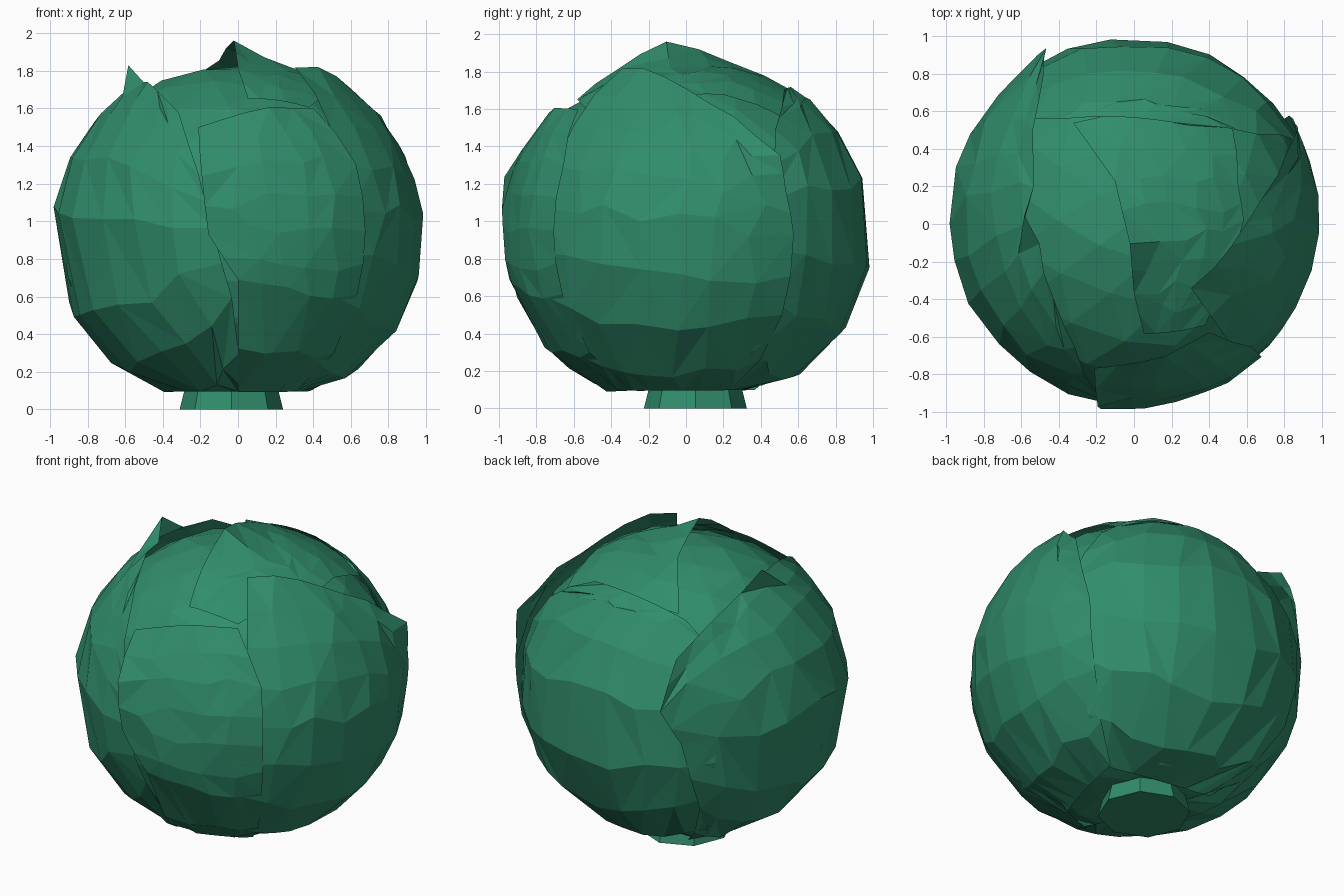
import bpy, bmesh, random
from math import sin, cos, radians
from mathutils import Vector

if "Cube" in bpy.data.objects:
    bpy.data.objects.remove(bpy.data.objects["Cube"])

random.seed(4)
CENTRE = Vector((0, 0.02, 0.93))

green = bpy.data.materials.new("leaf_green")
green.diffuse_color = (0.03, 0.265, 0.147, 1)
green.use_nodes = True
green.node_tree.nodes["Principled BSDF"].inputs["Base Color"].default_value = green.diffuse_color


def direction(az, el):
    a, e = radians(az), radians(el)
    return Vector((cos(a) * cos(e), sin(a) * cos(e), sin(e)))


def on_head(d, offset):
    """Point on the slightly flattened head in direction d."""
    flat = 0.05 if d.z > 0 else 0.07
    p = CENTRE + d * (0.972 - flat * abs(d.z) ** 4 + offset)
    p.z = max(p.z, 0.1 - offset * 0.4)
    return p


def finish(name, bm):
    me = bpy.data.meshes.new(name)
    bm.to_mesh(me)
    bm.free()
    me.materials.append(green)
    bpy.context.collection.objects.link(bpy.data.objects.new(name, me))


def refine(edge, sub):
    """Subdivide an edge of (azimuth, elevation, lift) points."""
    out = []
    for p, q in zip(edge, edge[1:]):
        for k in range(sub):
            f = k / sub
            out.append((direction(*p[:2]).slerp(direction(*q[:2]), f),
                        p[2] * (1 - f) + q[2] * f))
    out.append((direction(*edge[-1][:2]), edge[-1][2]))
    return out


def leaf(name, left, right, layer, cols, curl={}, sub=2):
    """Sheet stretched over the head between two side edges, base to tip."""
    bm = bmesh.new()
    rows = list(zip(refine(left, sub), refine(right, sub)))
    grid = []
    for j, ((a, la), (b, lb)) in enumerate(rows):
        line = []
        for i in range(cols + 1):
            u = i / cols
            d = a.slerp(b, u)
            lift = la * (1 - u) ** 5 + lb * u ** 5
            if 0 < i < cols and 0 < j < len(rows) - 1:
                # irregular facets inside the leaf
                d += Vector([random.uniform(-0.045, 0.045) for _ in range(3)])
                d.normalize()
                lift += random.uniform(-0.008, 0.008)
            if j == len(rows) - 1:
                lift += curl.get(i, 0)
            line.append(bm.verts.new(on_head(d, layer + lift)))
        grid.append(line)
    for r0, r1 in zip(grid, grid[1:]):
        for i in range(cols):
            a, b, c, d = r0[i], r0[i + 1], r1[i + 1], r1[i]
            if random.random() < 0.5:
                bm.faces.new((a, b, c))
                bm.faces.new((a, c, d))
            else:
                bm.faces.new((a, b, d))
                bm.faces.new((b, c, d))
    # make every sheet face outwards
    bm.normal_update()
    if sum(f.normal.dot(f.calc_center_median() - CENTRE) for f in bm.faces) < 0:
        bmesh.ops.reverse_faces(bm, faces=bm.faces)
    finish(name, bm)


# Inner head
bm = bmesh.new()
bmesh.ops.create_icosphere(bm, subdivisions=3, radius=1)
for v in bm.verts:
    v.co = on_head(v.co.normalized(), -0.028 + random.uniform(-0.006, 0.006))
finish("inner_head", bm)

# Cut stump
bm = bmesh.new()
bmesh.ops.create_cone(bm, cap_ends=True, segments=8, radius1=0.275, radius2=0.24, depth=0.14)
bmesh.ops.translate(bm, verts=bm.verts, vec=(-0.035, 0.05, 0.07))
finish("stump", bm)

# Crown leaf with the raised central ridge
leaf("crown_leaf",
     [(-85, 50, -.01), (-90, 66, .03), (-100, 83, .12), (116, 76, .03), (122, 50, .0)],
     [(-56, 45, 0), (-31, 53, 0), (0, 52, 0), (18, 52, 0), (45, 40, 0)],
     -0.005, 5)

# Back leaf
leaf("back_leaf",
     [(25, -62, 0), (28, -20, 0), (26, 10, 0), (35, 35, 0), (60, 53, .01)],
     [(135, -62, 0), (136, -20, 0), (136, 10, 0), (135, 38, 0), (126, 47, .01)],
     0.006, 8)

# Right leaf, its back tip standing clear of the head
leaf("right_leaf",
     [(-60, -62, 0), (-55, -20, 0), (-52, 8, 0), (-52, 36, 0), (-50, 62, .05)],
     [(30, -62, 0), (34, -26, 0), (34, 0, .01), (31, 13, .04), (29, 23, .10)],
     0.013, 7, {1: .04, 2: .03, 3: .01, 5: .02})

# Left leaf with a flared back edge and a small upright tab
leaf("left_leaf",
     [(128, -62, 0), (131, -25, 0), (124, 3, .01), (117, 15, .08), (122, 32, .09)],
     [(-85, -62, 0), (-92, -20, 0), (-98, 2, 0), (-103, 19, 0), (-115, 41, .01)],
     0.012, 10, {2: .02, 5: .11, 7: .02})

# Front leaf with a pointed side tip
leaf("front_leaf",
     [(-90, -62, 0), (-90, -14, 0), (-99, 0, .01), (-101, 17, .062), (-105, 35, .005)],
     [(-45, -62, -.01), (-47, -19, -.01), (-47, 1, 0), (-47, 22, 0), (-56, 43, 0)],
     0.022, 5, {2: .01, 3: .02})
